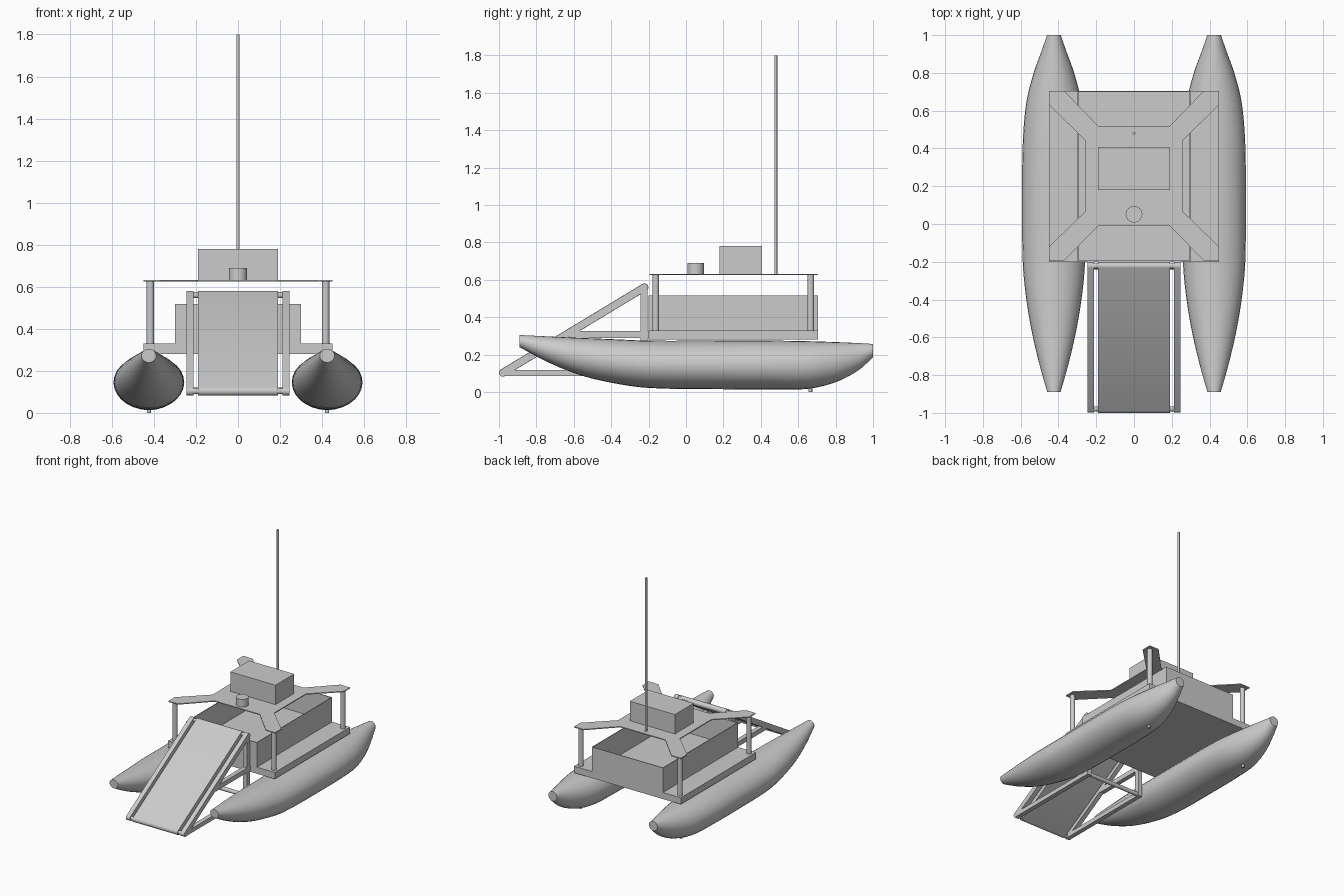
import bpy, bmesh, math
from mathutils import Vector

cube = bpy.data.objects.get("Cube")
if cube:
    bpy.data.objects.remove(cube, do_unlink=True)

GREY = (0.6, 0.6, 0.6, 1)
grey = bpy.data.materials.new("light grey")
grey.use_nodes = True
grey.diffuse_color = GREY
grey.node_tree.nodes["Principled BSDF"].inputs["Base Color"].default_value = GREY


def finish(name, bm, smooth=False):
    bmesh.ops.recalc_face_normals(bm, faces=bm.faces)
    mesh = bpy.data.meshes.new(name)
    bm.to_mesh(mesh)
    bm.free()
    mesh.materials.append(grey)
    ob = bpy.data.objects.new(name, mesh)
    bpy.context.collection.objects.link(ob)
    if smooth:
        bpy.ops.object.select_all(action="DESELECT")
        ob.select_set(True)
        bpy.context.view_layer.objects.active = ob
        bpy.ops.object.shade_smooth_by_angle(angle=math.radians(40))
    return ob


def box(name, x, y, z):
    bm = bmesh.new()
    bmesh.ops.create_cube(bm, size=1)
    for v in bm.verts:
        v.co = [lo + (c + 0.5) * (hi - lo) for c, (lo, hi) in zip(v.co, (x, y, z))]
    return finish(name, bm)


def rod(name, a, b, r, sides=20):
    a, b = Vector(a), Vector(b)
    bm = bmesh.new()
    bmesh.ops.create_cone(bm, cap_ends=True, segments=sides, radius1=r, radius2=r, depth=(b - a).length)
    turn = (b - a).to_track_quat("Z", "Y")
    for v in bm.verts:
        v.co = turn @ v.co + (a + b) / 2
    return finish(name, bm, True)


def prism(name, points, axis, lo, hi, smooth=False):
    """Extrude an outline of (x, y) along z, or of (y, z) along x."""
    bm = bmesh.new()
    place = (lambda p, d: (d, *p)) if axis == "x" else (lambda p, d: (*p, d))
    face = bm.faces.new([bm.verts.new(place(p, lo)) for p in points])
    top = bmesh.ops.extrude_face_region(bm, geom=[face])["geom"]
    move = Vector(place((0, 0), hi - lo))
    bmesh.ops.translate(bm, vec=move, verts=[g for g in top if isinstance(g, bmesh.types.BMVert)])
    return finish(name, bm, smooth)


def capsule(a, b, r, steps=8):
    """Outline with rounded ends between two points."""
    ang = math.atan2(b[1] - a[1], b[0] - a[0])
    pts = []
    for centre, start in ((b, ang - math.pi / 2), (a, ang + math.pi / 2)):
        for i in range(steps + 1):
            t = start + math.pi * i / steps
            pts.append((centre[0] + r * math.cos(t), centre[1] + r * math.sin(t)))
    return pts


# Hull stations: y, half width, bottom, top
STATIONS = [Vector(s) for s in (
    (-0.89, 0.035, 0.24, 0.305), (-0.75, 0.075, 0.165, 0.298), (-0.58, 0.115, 0.095, 0.29),
    (-0.4, 0.146, 0.05, 0.283), (-0.2, 0.165, 0.022, 0.275), (0.2, 0.168, 0.015, 0.275),
    (0.45, 0.164, 0.014, 0.275), (0.65, 0.145, 0.017, 0.272), (0.8, 0.107, 0.053, 0.267),
    (0.92, 0.064, 0.115, 0.262), (1.0, 0.036, 0.185, 0.257))]


def hull(name, x):
    rings = []
    last = len(STATIONS) - 1
    for i in range(last):
        p, q = STATIONS[i], STATIONS[i + 1]
        before, after = STATIONS[max(i - 1, 0)], STATIONS[min(i + 2, last)]
        span = q[0] - p[0]
        m0 = (q - before) * (span / (q[0] - before[0]))
        m1 = (after - p) * (span / (after[0] - p[0]))
        for k in range(4):
            t = k / 4
            rings.append(p * (2*t**3 - 3*t**2 + 1) + m0 * (t**3 - 2*t**2 + t)
                         + q * (3*t**2 - 2*t**3) + m1 * (t**3 - t**2))
    rings.append(STATIONS[last])
    bm = bmesh.new()
    n = 28
    loops = []
    for y, w, lo, hi in rings:
        angles = [2 * math.pi * j / n for j in range(n)]
        loops.append([bm.verts.new((x + w * math.cos(a), y, (lo + hi) / 2 + (hi - lo) / 2 * math.sin(a)))
                      for a in angles])
    for a, b in zip(loops, loops[1:]):
        for j in range(n):
            bm.faces.new((a[j], a[(j + 1) % n], b[(j + 1) % n], b[j]))
    bm.faces.new(loops[0])
    bm.faces.new(loops[-1])
    return finish(name, bm, True)


# Deck slab and open-topped bin
box("deck", (-0.45, 0.45), (-0.2, 0.705), (0.28, 0.33))
WALL = 0.006
for side, s in (("left", 1), ("right", -1)):
    box(side + "_bin_wall", sorted((s * 0.3, s * (0.3 - WALL))), (-0.2, 0.705), (0.33, 0.517))
box("front_bin_wall", (-0.3, 0.3), (-0.2, -0.2 + WALL), (0.33, 0.517))
box("back_bin_wall", (-0.3, 0.3), (0.705 - WALL, 0.705), (0.33, 0.517))

# Four-armed roof plate, built from one quarter's outline
MID = 0.255
quarter = [(0.19, 0.265), (0.37, 0.45), (0.45, 0.45), (0.45, 0.375), (0.26, 0.19)]
outline = []
for sx, sy in ((1, 1), (1, -1), (-1, -1), (-1, 1)):
    corner = [(sx * x, MID + sy * y) for x, y in quarter]
    outline += corner if sx * sy > 0 else corner[::-1]
prism("roof_plate", outline, "z", 0.625, 0.632)

# Equipment on the roof
box("control_box", (-0.19, 0.19), (0.18, 0.405), (0.63, 0.78))
rod("sensor", (0, 0.052, 0.63), (0, 0.052, 0.69), 0.044, 32)
rod("mast", (0, 0.48, 0.63), (0, 0.48, 1.8), 0.008, 16)

# Conveyor belt and its rollers
LOW, HIGH = (-0.979, 0.103), (-0.222, 0.56)
prism("conveyor_belt", capsule(LOW, HIGH, 0.021), "x", -0.19, 0.19, True)
for label, (y, z) in (("lower", LOW), ("upper", HIGH)):
    rod(label + "_roller", (-0.22, y, z), (0.22, y, z), 0.014)
rod("frame_crossbar", (-0.22, -0.225, 0.105), (0.22, -0.225, 0.105), 0.015)

# Mirrored parts
for side, s in (("left", 1), ("right", -1)):
    hull(side + "_hull", s * 0.424)
    rod(side + "_hull_peg", (s * 0.424, 0.665, 0), (s * 0.424, 0.665, 0.03), 0.01, 12)
    for end, y in (("front", -0.162), ("back", 0.667)):
        rod(f"{side}_{end}_post", (s * 0.417, y, 0.32), (s * 0.417, y, 0.628), 0.018)
    rail = sorted((s * 0.212, s * 0.246))
    prism(side + "_ramp_rail", capsule(LOW, HIGH, 0.02), "x", *rail, True)
    box(side + "_frame_upright", rail, (-0.243, -0.205), (0.088, 0.565))
    box(side + "_frame_bottom_bar", rail, (-0.979, -0.205), (0.086, 0.118))
    box(side + "_frame_middle_bar", rail, (-0.62, -0.19), (0.29, 0.326))
